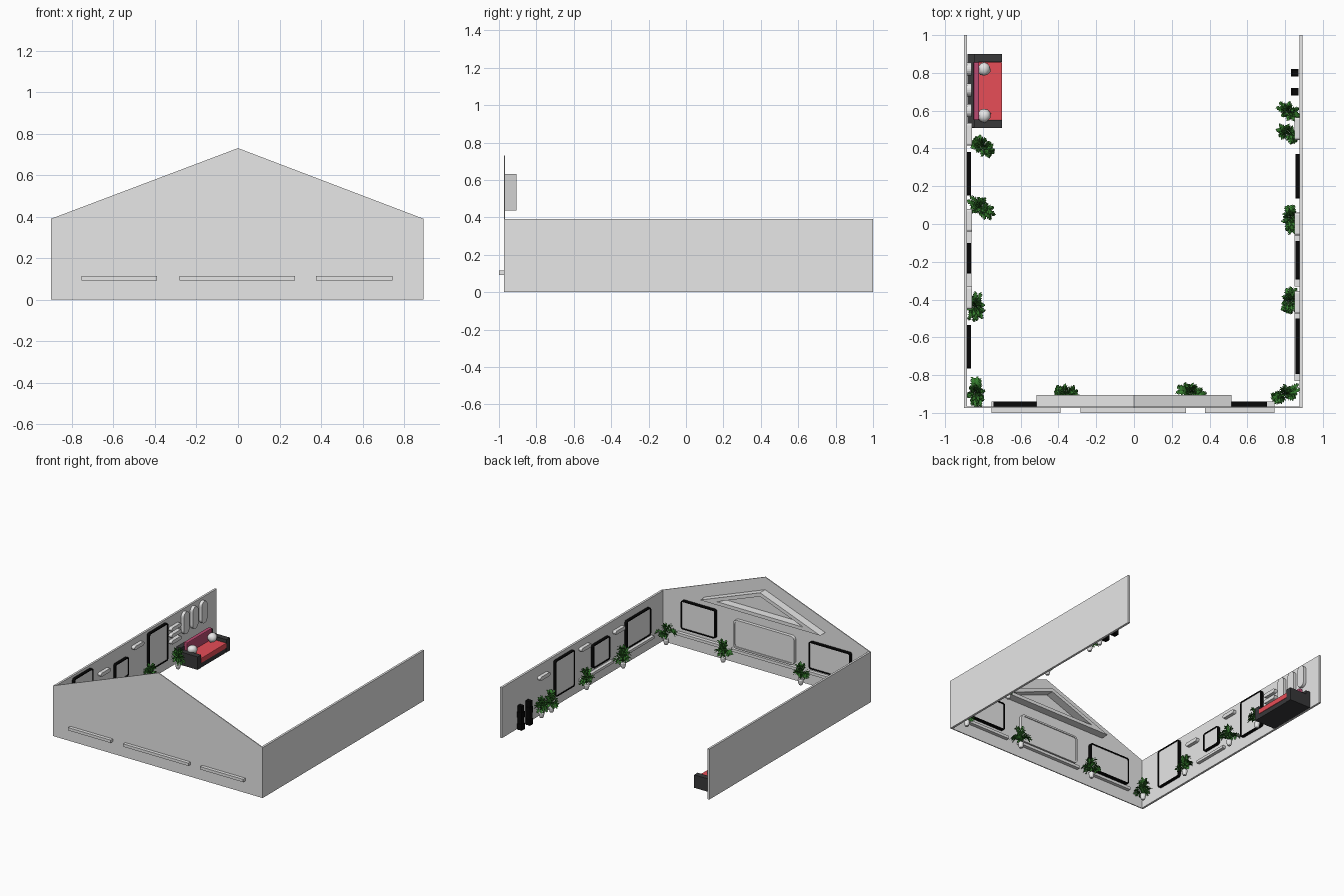
import bpy, bmesh, math, random
from mathutils import Vector

if "Cube" in bpy.data.objects:
    bpy.data.objects.remove(bpy.data.objects["Cube"])
random.seed(4)

def material(name, r, g, b):
    m = bpy.data.materials.new(name)
    m.diffuse_color = (r, g, b, 1)
    m.use_nodes = True
    m.node_tree.nodes["Principled BSDF"].inputs["Base Color"].default_value = m.diffuse_color
    return m

GREY = material("wall grey", .8, .8, .8)
BLACK = material("frame black", .002, .002, .002)
DARK = material("sofa charcoal", .04, .04, .042)
RED = material("seat red", .8, .075, .095)
PINK = material("back cushion plum", .5, .07, .17)
GREEN = material("leaf green", .04, .23, .03)
DEEP = material("deep leaf green", .025, .14, .018)
WHITE = material("pale cushion", .85, .85, .85)

def finish(name, bm, *mats):
    bmesh.ops.recalc_face_normals(bm, faces=bm.faces)
    me = bpy.data.meshes.new(name)
    bm.to_mesh(me)
    bm.free()
    ob = bpy.data.objects.new(name, me)
    bpy.context.collection.objects.link(ob)
    for m in mats:
        me.materials.append(m)
    return ob

# Wall coordinates: u along the wall, v up, d into the room
WALLS = {
    "left": lambda u, v, d: (-.884 + d, u, v),
    "right": lambda u, v, d: (.876 - d, u, v),
    "gable": lambda u, v, d: (u, -.967 + d, v),
}

def prism(name, wall, outline, d0, d1, mat):
    bm = bmesh.new()
    f = WALLS[wall]
    a = [bm.verts.new(f(u, v, d0)) for u, v in outline]
    b = [bm.verts.new(f(u, v, d1)) for u, v in outline]
    n = len(a)
    bm.faces.new(a)
    bm.faces.new(b)
    for i in range(n):
        j = (i + 1) % n
        bm.faces.new((a[i], a[j], b[j], b[i]))
    return finish(name, bm, mat)

def ring(name, wall, outer, inner, d0, d1, mat):
    bm = bmesh.new()
    f = WALLS[wall]
    loops = [[bm.verts.new(f(u, v, d)) for u, v in o]
             for o, d in ((outer, d0), (outer, d1), (inner, d1), (inner, d0))]
    n = len(outer)
    for k in range(4):
        p, q = loops[k], loops[(k + 1) % 4]
        for i in range(n):
            j = (i + 1) % n
            bm.faces.new((p[i], p[j], q[j], q[i]))
    return finish(name, bm, mat)

def rounded(u0, u1, v0, v1, r, seg=5):
    pts = []
    for cu, cv, a0 in ((u1 - r, v1 - r, 0), (u0 + r, v1 - r, 90),
                       (u0 + r, v0 + r, 180), (u1 - r, v0 + r, 270)):
        for i in range(seg + 1):
            a = math.radians(a0 + 90 * i / seg)
            pts.append((cu + r * math.cos(a), cv + r * math.sin(a)))
    return pts

def rect(u0, u1, v0, v1):
    return [(u0, v0), (u1, v0), (u1, v1), (u0, v1)]

def picture(name, wall, u0, u1, v0, v1, mat=BLACK, t=.008, r=.016, depth=.026):
    ring(name + "_frame", wall, rounded(u0, u1, v0, v1, r),
         rounded(u0 + t, u1 - t, v0 + t, v1 - t, r * .6), 0, depth, mat)
    prism(name + "_panel", wall, rounded(u0 + t / 2, u1 - t / 2, v0 + t / 2, v1 - t / 2, r * .8),
          0, depth * .75, GREY)

def box(name, x0, x1, y0, y1, z0, z1, mat, bevel=0):
    bm = bmesh.new()
    bmesh.ops.create_cube(bm, size=1)
    for v in bm.verts:
        v.co = ((x0 + x1) / 2 + v.co.x * (x1 - x0), (y0 + y1) / 2 + v.co.y * (y1 - y0),
                (z0 + z1) / 2 + v.co.z * (z1 - z0))
    if bevel:
        bmesh.ops.bevel(bm, geom=bm.edges[:], offset=bevel, segments=2, affect='EDGES', profile=.5)
    return finish(name, bm, mat)

# Walls
box("left_wall", -.9, -.884, -.97, 1, 0, .39, GREY)
box("right_wall", .876, .893, -.97, 1, 0, .39, GREY)
prism("gable_wall", "gable", [(-.9, 0), (.893, 0), (.893, .39), (0, .73), (-.9, .39)], -.007, 0, GREY)

# Gable: triangular moulding, ledges through the wall, pictures
ring("gable_moulding", "gable", [(-.515, .438), (.515, .438), (0, .632)],
     [(-.37, .464), (.37, .464), (0, .603)], 0, .062, GREY)
for i, (a, b) in enumerate(((-.755, -.39), (-.283, .275), (.375, .745))):
    box(f"gable_ledge_{i}", a, b, -1, -.94, .093, .115, GREY)
picture("gable_picture_left", "gable", -.745, -.39, .135, .345)
picture("gable_picture_right", "gable", .41, .705, .15, .37)
picture("gable_centre", "gable", -.265, .255, .125, .345, GREY, .013, .03)

# Side wall pictures, ledges and wall lamps
for i, (w, a, b, c, d) in enumerate((
        ("left", -.765, -.535, .07, .37), ("left", -.262, -.1, .145, .29),
        ("left", .15, .38, .08, .37), ("right", -.795, -.5, .12, .335),
        ("right", -.295, -.09, .125, .305), ("right", .135, .37, .08, .36))):
    picture(f"{w}_picture_{i}", w, a, b, c, d, depth=.022)
for i, (w, a, b) in enumerate((("left", -.33, -.04), ("right", -.33, .06), ("right", -.83, -.36))):
    prism(f"{w}_ledge_{i}", w, rect(a, b, .08, .1), 0, .025, GREY)
for i, (w, c, z) in enumerate((
        ("left", -.39, .28), ("left", .02, .33), ("left", .475, .3), ("left", .475, .25),
        ("left", .475, .2), ("right", .505, .295), ("right", 0, .325), ("right", -.415, .3))):
    prism(f"{w}_pill_lamp_{i}", w, rounded(c - .06, c + .06, z - .014, z + .014, .013), 0, .027, GREY)
for i, c in enumerate((.6, .71, .82)):
    prism(f"tall_capsule_{i}", "left", rounded(c - .034, c + .034, .2, .37, .033), 0, .024, GREY)

# Sofa against the left wall
box("sofa_base", -.88, -.702, .53, .88, 0, .04, DARK)
box("sofa_back", -.882, -.845, .51, .9, 0, .13, DARK)
for i, y in enumerate((.507, .857)):
    box(f"sofa_arm_{i}", -.882, -.7, y, y + .043, 0, .1, DARK)
box("sofa_seat", -.83, -.698, .55, .857, .035, .075, RED, .004)
box("sofa_back_cushion", -.85, -.82, .55, .857, .07, .16, PINK, .006)
for i, y in enumerate((.575, .82)):
    bm = bmesh.new()
    bmesh.ops.create_icosphere(bm, subdivisions=2, radius=1)
    for v in bm.verts:
        k = random.uniform(.92, 1.1)
        v.co = (-.793 + v.co.x * .034 * k, y + v.co.y * .037 * k, .106 + v.co.z * .034 * k)
    ob = finish(f"fluffy_pillow_{i}", bm, WHITE)
    ob.data.shade_smooth()

# Loudspeaker towers on the right wall
for i, y in enumerate((.7, .8)):
    for k in range(4):
        s = .004 * (k % 2)
        box(f"speaker_{i}_{k}", .832 + s, .872, y - .02 + s, y + .02 - s, k * .046, k * .046 + .046, BLACK)

# Potted plants; shear slants the crown as seen from above
def plant(n, x, y, rx, ry, shear):
    bm = bmesh.new()
    prof = ((.012, .02), (.018, .035), (.021, .058), (.017, .066))
    rows = [[bm.verts.new((x + r * math.cos(a * math.tau / 12), y + r * math.sin(a * math.tau / 12), z))
             for a in range(12)] for r, z in prof]
    for p, q in zip(rows, rows[1:]):
        for i in range(12):
            bm.faces.new((p[i], p[(i + 1) % 12], q[(i + 1) % 12], q[i]))
    bm.faces.new(rows[0])
    bm.faces.new(rows[-1])
    finish(f"pot_{n}", bm, GREY)

    bm = bmesh.new()
    def leaf(p, d, side, size, m):
        pts = (p, p + d * size * .45 + side * size * .3, p + d * size, p + d * size * .45 - side * size * .3)
        vs = [bm.verts.new((max(-.898, min(.893, q.x)), max(-.973, q.y), q.z)) for q in pts]
        bm.faces.new(vs).material_index = m
    for k in range(14):
        a = k * 2.4 + random.uniform(-.3, .3)
        inner = k < 4
        reach = random.uniform(.2, .5) if inner else random.uniform(.7, 1.05)
        h = random.uniform(.1, .125) if inner else random.uniform(.04, .1)
        hv = Vector((rx * math.cos(a), ry * math.sin(a), 0)) * reach
        hv.y += hv.x * shear
        base = Vector((x, y, .062))
        pos = lambda t: base + hv * t + Vector((0, 0, h * 1.9 * t - h * t * t * (1.0 if inner else 1.4)))
        for s in range(2, 7):
            t = s / 6
            p = pos(t)
            d = (pos(t + .02) - p).normalized()
            side = d.cross(Vector((0, 0, 1))).normalized()
            for sg in (-1, 1):
                ld = (d * .7 + side * sg * .9 + Vector((0, 0, .1))).normalized()
                leaf(p, ld, d, .04 * (1.15 - .45 * t), k % 2)
        # stem blade
        for t in (0, .33, .66):
            p = pos(t)
            d = pos(t + .34) - p
            leaf(p, d.normalized(), d.cross(Vector((0, 0, 1))).normalized() * .5, d.length, 1)
    finish(f"foliage_{n}", bm, GREEN, DEEP)

for n, (x, y, rx, ry, sh) in enumerate((
        (-.80, .41, .06, .04, -.5), (-.81, .09, .06, .04, -.5), (-.84, -.44, .034, .075, 0),
        (-.835, -.895, .034, .075, 0), (-.355, -.895, .07, .035, -.3), (.305, -.89, .07, .035, -.3),
        (.80, -.9, .068, .035, .4), (.82, .595, .05, .035, -.5), (.815, .48, .05, .035, -.5),
        (.83, .03, .03, .075, 0), (.825, -.41, .03, .075, 0))):
    plant(n, x, y, rx, ry, sh)
